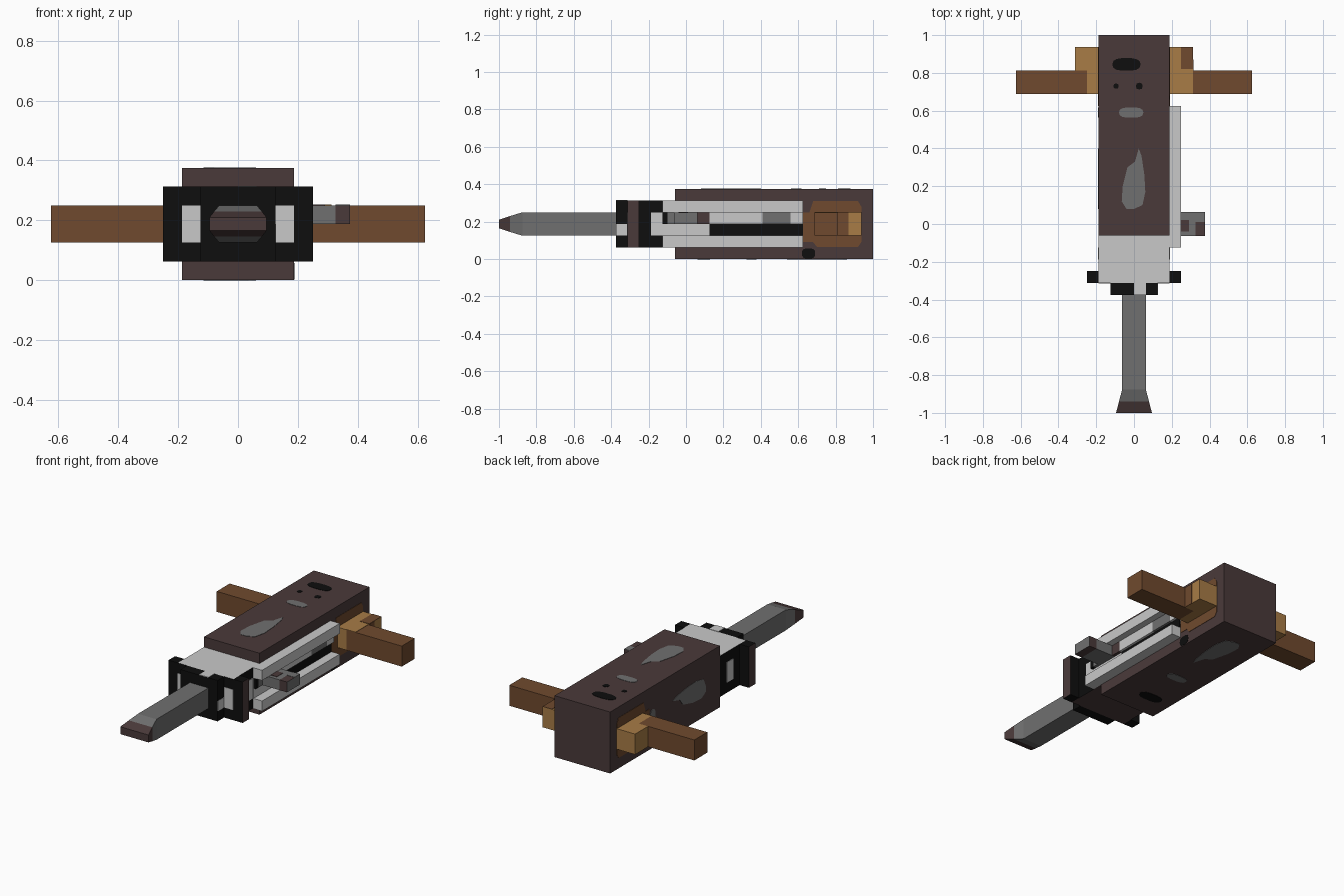
import bpy, bmesh, math
from mathutils import Vector

if "Cube" in bpy.data.objects:
    bpy.data.objects.remove(bpy.data.objects["Cube"])


def material(name, r, g, b):
    lin = [((c / 255 + 0.055) / 1.055) ** 2.4 if c > 10 else c / 255 / 12.92 for c in (r, g, b)]
    m = bpy.data.materials.new(name)
    m.diffuse_color = (*lin, 1)
    m.use_nodes = True
    m.node_tree.nodes["Principled BSDF"].inputs["Base Color"].default_value = m.diffuse_color
    return m


MATS = {
    "iron": material("dark brown iron", 74, 58, 58),
    "black": material("black", 14, 14, 14),
    "silver": material("silver", 201, 201, 201),
    "grey": material("steel grey", 112, 112, 112),
    "wood": material("brown wood", 112, 74, 46),
    "tan": material("light wood", 168, 124, 70),
}
KEYS = list(MATS)
AXES = {"+x": (1, 0, 0), "-x": (-1, 0, 0), "+y": (0, 1, 0),
        "-y": (0, -1, 0), "+z": (0, 0, 1), "-z": (0, 0, -1)}


def finish(name, bm, colour, sides=None):
    """Turn a bmesh into an object; sides maps a direction to another colour."""
    bmesh.ops.recalc_face_normals(bm, faces=bm.faces)
    used = [colour] + sorted(set((sides or {}).values()) - {colour})
    for f in bm.faces:
        for axis, c in (sides or {}).items():
            if f.normal.dot(Vector(AXES[axis])) > 0.9:
                f.material_index = used.index(c)
    me = bpy.data.meshes.new(name)
    bm.to_mesh(me)
    bm.free()
    for c in used:
        me.materials.append(MATS[c])
    ob = bpy.data.objects.new(name, me)
    bpy.context.collection.objects.link(ob)
    return ob


def box(name, x, y, z, colour, sides=None):
    bm = bmesh.new()
    bmesh.ops.create_cube(bm, size=1)
    for v in bm.verts:
        v.co = [(a[0] + a[1]) / 2 + c * (a[1] - a[0]) for a, c in zip((x, y, z), v.co)]
    return finish(name, bm, colour, sides)


def patch(name, points, place, colour):
    """Thin flat plate: place maps (u, v, height) to a position on a body face."""
    bm = bmesh.new()
    low = [bm.verts.new(place(u, v, -0.002)) for u, v in points]
    high = [bm.verts.new(place(u, v, 0.002)) for u, v in points]
    bm.faces.new(low)
    bm.faces.new(high)
    n = len(points)
    for i in range(n):
        bm.faces.new((low[i], low[(i + 1) % n], high[(i + 1) % n], high[i]))
    return finish(name, bm, colour)


def oval(u, v, ru, rv, n=14):
    """Rounded, slightly boxy outline."""
    def soft(t):
        return math.copysign(abs(t) ** 0.75, t)
    return [(u + ru * soft(math.cos(2 * math.pi * i / n)),
             v + rv * soft(math.sin(2 * math.pi * i / n))) for i in range(n)]


# Main housing and neck
box("housing", (-.1875, .1875), (-.06, 1), (0, .375), "iron")
box("neck", (-.1875, .1875), (-.3125, -.06), (.0625, .3125), "silver",
    {"-y": "black", "+x": "black", "-x": "black", "-z": "iron"})
box("nose_plate", (-.125, .125), (-.375, -.3125), (.0625, .3125), "black")
box("nose_plate_mark", (0, .0625), (-.375, -.3125), (.311, .315), "silver")
box("nose_side_mark", (.124, .127), (-.375, -.3125), (.125, .1875), "silver")

for s, side in ((-1, "left"), (1, "right")):
    def span(a, b):
        return tuple(sorted((s * a, s * b)))
    outer = "+x" if s > 0 else "-x"

    # Collar posts and silver windows of the neck
    box(side + "_collar_post", span(.1875, .25), (-.3125, -.25), (.0625, .3125),
        "black", {outer: "iron"})
    box(side + "_front_window", span(.125, .1875), (-.315, -.311), (.125, .25), "silver")
    box(side + "_side_window", span(.186, .19), (-.1875, -.125), (.125, .25), "silver")

    # Handle, its bracket and the round-cornered mount patch
    box(side + "_handle", span(.25, .625), (.6875, .8125), (.125, .25), "wood")
    box(side + "_handle_root", span(.1875, .25), (.6875, .8125), (.125, .25), "tan")
    box(side + "_bracket", span(.1875, .3125), (.8125, .9375), (.125, .25), "tan")
    patch(side + "_handle_mount",
          [(.68, .31), (.92, .31), (.937, .28), (.937, .09), (.92, .065), (.7, .065),
           (.68, .09), (.625, .09), (.625, .25), (.66, .25)],
          lambda u, v, h, s=s: (s * (.1875 + h), u, v), "wood")

# Tan tops and ends around the right bracket
box("right_handle_top_mark", (.25, .3125), (.6875, .8125), (.249, .252), "tan")
box("bracket_end_mark", (.311, .314), (.8125, .87), (.125, .25), "wood")
box("bracket_top_mark", (.25, .3125), (.82, .9375), (.249, .252), "wood")

# Side channel: two rails, floor, slot and bolt
for label, z in (("upper", (.25, .3125)), ("lower", (.0625, .125))):
    box(label + "_rail", (.1875, .25), (-.125, .625), z, "silver")
box("channel_floor", (.186, .192), (-.125, .625), (.125, .25), "silver")
box("channel_slot", (.19, .195), (.125, .625), (.125, .1875), "black")
for i, (a, b, c) in enumerate(((-.125, -.1, "black"), (-.1, .0625, "grey"), (.0625, .125, "iron"),
                               (.125, .41, "silver"), (.41, .56, "grey"), (.56, .625, "silver"))):
    box("bolt_part_%d" % (i + 1), (.1875, .21), (a, b), (.1875, .25), c)

# Bolt knob
box("knob_stem", (.1875, .325), (-.0625, .0625), (.1875, .25), "grey")
box("knob_end", (.325, .375), (-.0625, .0625), (.1875, .25), "iron", {"+x": "grey"})
box("knob_top_mark", (.325, .375), (.01, .0625), (.249, .252), "grey")
box("knob_left_mark", (.25, .29), (-.04, .02), (.249, .252), "iron")

# Worn patches on the housing
drop = [(0, .08), (.045, .1), (.06, .17), (.055, .26), (.04, .36), (.025, .4),
        (.005, .33), (-.035, .3), (-.06, .2), (-.065, .12), (-.04, .08)]
faces = {
    "top": lambda u, v, h: (u, v, .375 + h),
    "bottom": lambda u, v, h: (u, .94 - v, -h if h > 0 else 0),
    "left": lambda u, v, h: (-.1875 - h, v, .1875 + u),
}
for label, place in faces.items():
    patch(label + "_large_wear", drop, place, "grey")
    patch(label + "_small_wear", oval(-.015, .59, .065, .028), place, "grey")
    if label != "left":
        patch(label + "_soot", oval(-.04, .845, .075, .034), place, "black")
    if label == "top":
        for u, r in ((-.095, .014), (.028, .018)):
            patch("top_soot_dot", oval(u, .73, r, r, 8), place, "black")
patch("right_soot", oval(.655, .03, .036, .028), lambda u, v, h: (.1875 + h, u, v), "black")

# Chisel: shaft flaring sideways and thinning into the flat tip
bm = bmesh.new()
rings = []
for y, w, z0, z1 in ((-.375, .0625, .125, .25), (-.875, .0625, .125, .25),
                     (-.94, .0795, .145, .23), (-1, .095, .165, .21)):
    rings.append([bm.verts.new(p) for p in ((-w, y, z0), (w, y, z0), (w, y, z1), (-w, y, z1))])
for a, b in zip(rings, rings[1:]):
    for i in range(4):
        bm.faces.new((a[i], a[(i + 1) % 4], b[(i + 1) % 4], b[i]))
bm.faces.new(rings[0])
bm.faces.new(rings[-1])
chisel = finish("chisel", bm, "grey")
chisel.data.materials.append(MATS["iron"])
for f in chisel.data.polygons:
    f.material_index = 1 if f.center.y < -.95 else 0
